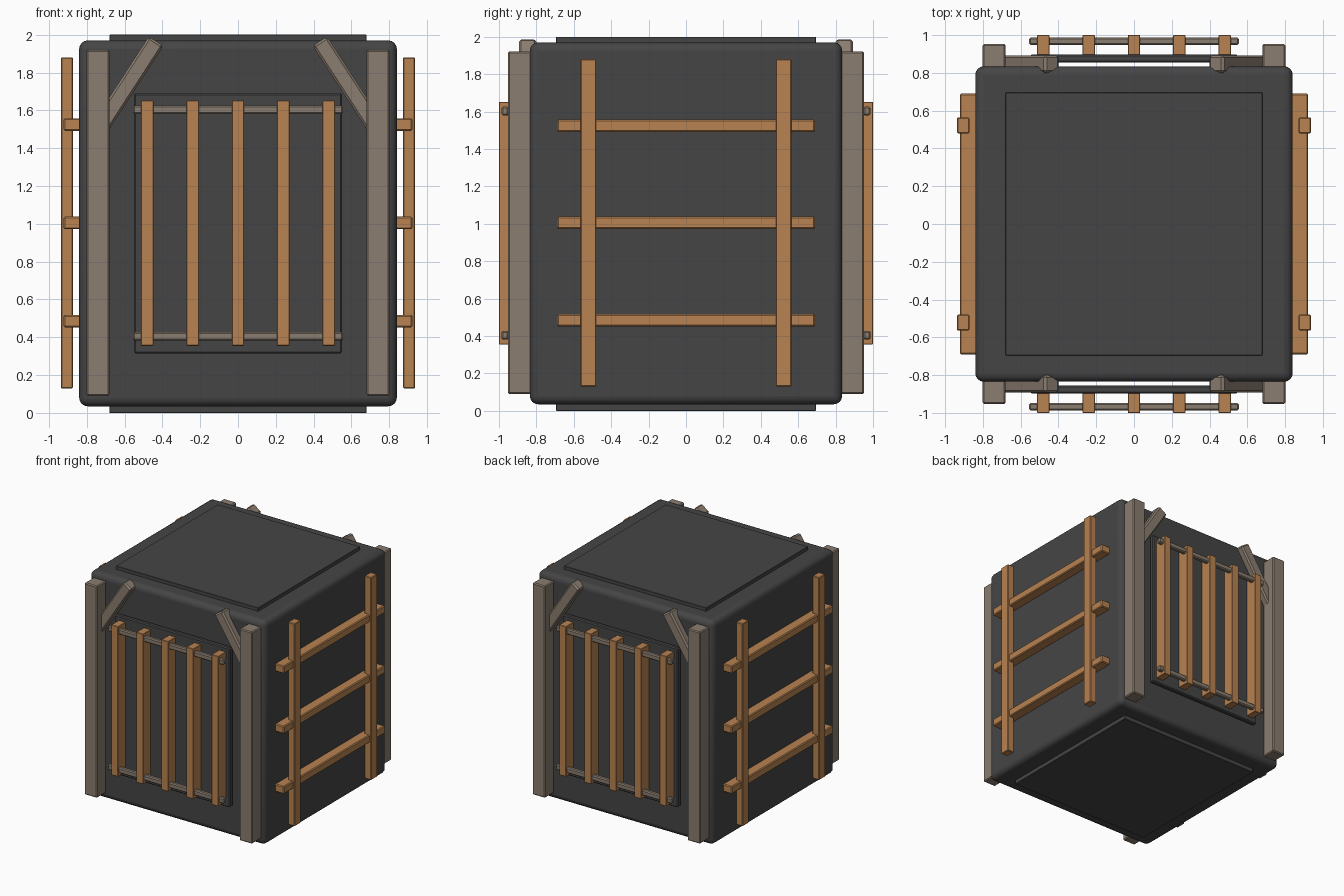
import bpy, math

if "Cube" in bpy.data.objects:
    bpy.data.objects.remove(bpy.data.objects["Cube"])


def material(name, rgb):
    m = bpy.data.materials.new(name)
    m.diffuse_color = (*rgb, 1)
    m.use_nodes = True
    m.node_tree.nodes["Principled BSDF"].inputs["Base Color"].default_value = m.diffuse_color
    return m


CHARCOAL = material("charcoal", (0.060, 0.060, 0.060))
TAUPE = material("weathered wood", (0.254, 0.205, 0.160))
ORANGE = material("warm wood", (0.480, 0.225, 0.082))


def box(name, lo, hi, mat, bevel=0.006, segments=1, tilt=0.0):
    """Bevelled box between two corners, optionally tilted about y."""
    bpy.ops.mesh.primitive_cube_add(size=1)
    ob = bpy.context.object
    ob.name = name
    ob.scale = [h - l for l, h in zip(lo, hi)]
    bpy.ops.object.transform_apply(location=False, rotation=False, scale=True)
    ob.location = [(l + h) / 2 for l, h in zip(lo, hi)]
    ob.rotation_euler = (0, tilt, 0)
    ob.data.materials.append(mat)
    mod = ob.modifiers.new("bevel", 'BEVEL')
    mod.width = bevel
    mod.segments = segments
    return ob


def span(a, b, s):
    """Interval a..b mirrored to the side s."""
    return (a, b) if s > 0 else (-b, -a)


# Main crate body with rounded edges
body = box("crate_body", (-0.84, -0.835, 0.035), (0.84, 0.835, 1.97), CHARCOAL, 0.045, 4)
bpy.ops.object.shade_smooth_by_angle(angle=math.radians(40))

# Raised plate through top and bottom
box("lid_plate", (-0.68, -0.695, 1.90), (0.68, 0.695, 2.0), CHARCOAL, 0.002)
box("base_plate", (-0.68, -0.695, 0.0), (0.68, 0.695, 0.10), CHARCOAL, 0.002)

for s, end in ((-1, "front"), (1, "back")):
    # Door panel, standing just proud of the body
    y0, y1 = span(0.855, 0.897, s)
    box(f"{end}_panel", (-0.55, y0, 0.315), (0.55, y1, 1.69), CHARCOAL, 0.008)
    # Horizontal rails threaded through the slats
    y0, y1 = span(0.948, 0.987, s)
    for z in (0.405, 1.603):
        box(f"{end}_rail", (-0.555, y0, z - 0.023), (0.555, y1, z + 0.023), TAUPE, 0.008)
    # Upright slats
    y0, y1 = span(0.895, 1.0, s)
    for i in range(-2, 3):
        x = i * 0.24
        box(f"{end}_slat", (x - 0.033, y0, 0.355), (x + 0.033, y1, 1.652), ORANGE, 0.003)
    for side in (-1, 1):
        # Corner post
        x0, x1 = span(0.68, 0.802, side)
        y0, y1 = span(0.80, 0.953, s)
        box(f"{end}_post", (x0, y0, 0.09), (x1, y1, 1.92), TAUPE, 0.008)
        # Diagonal brace running from the top edge down behind the post
        length, angle = 0.56, math.radians(33)
        cx = side * (0.433 + math.sin(angle) * length / 2)
        cz = 1.966 - math.cos(angle) * length / 2
        y0, y1 = span(0.80, 0.893, s)
        box(f"{end}_brace", (cx - 0.046, y0, cz - length / 2),
            (cx + 0.046, y1, cz + length / 2), TAUPE, 0.012, 1, -side * angle)

for s, side in ((-1, "left"), (1, "right")):
    # Side uprights
    x0, x1 = span(0.872, 0.937, s)
    for y in (-0.522, 0.522):
        box(f"{side}_upright", (x0, y - 0.042, 0.13), (x1, y + 0.042, 1.88), ORANGE, 0.005)
    # Side crossbars
    x0, x1 = span(0.82, 0.922, s)
    for z in (0.485, 1.005, 1.525):
        box(f"{side}_crossbar", (x0, -0.69, z - 0.033), (x1, 0.69, z + 0.033), ORANGE, 0.007)
